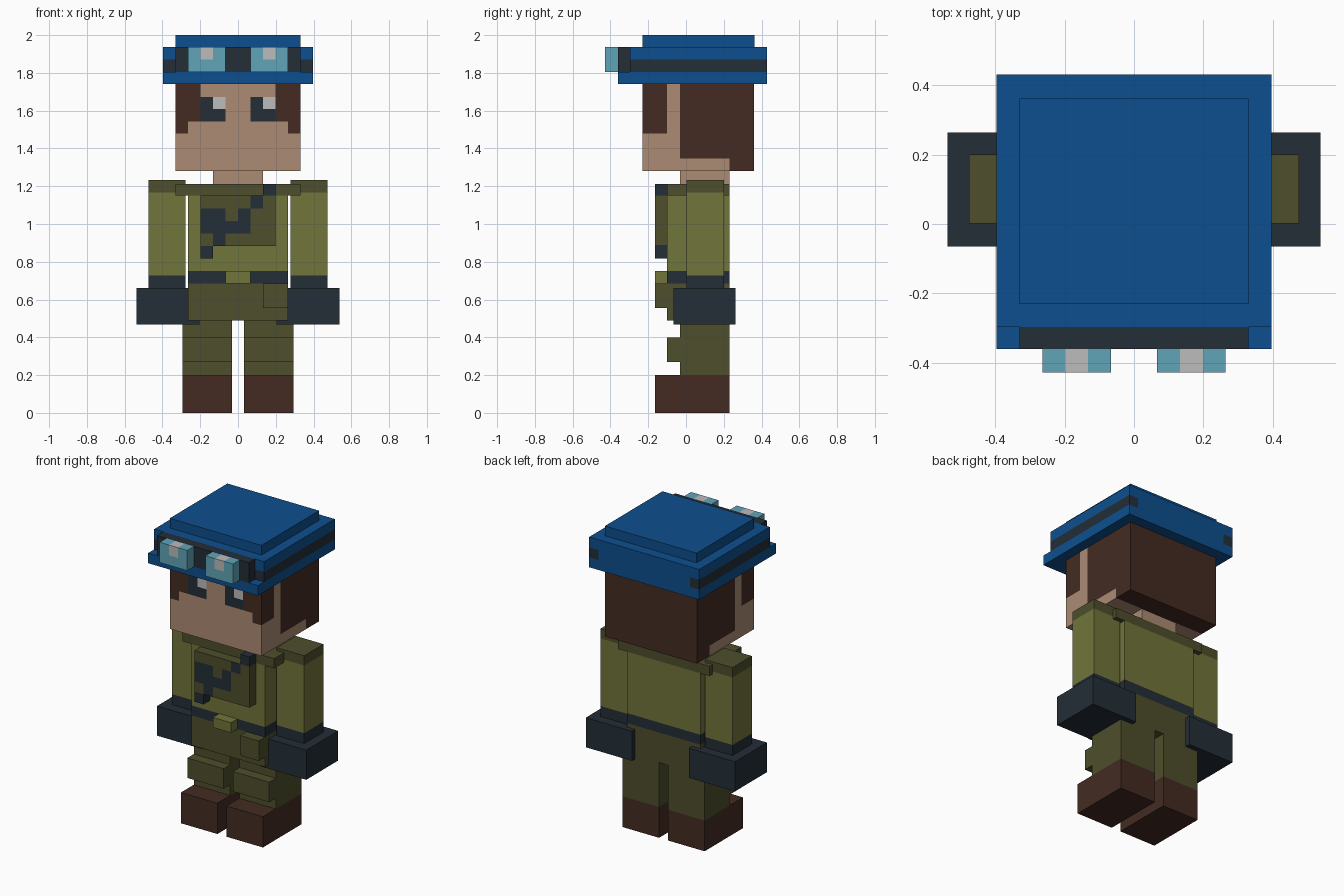
import bpy, bmesh
from mathutils import Vector

if "Cube" in bpy.data.objects:
    bpy.data.objects.remove(bpy.data.objects["Cube"])


def srgb(r, g, b):
    def lin(c):
        c /= 255
        return c / 12.92 if c <= 0.04045 else ((c + 0.055) / 1.055) ** 2.4
    return (lin(r), lin(g), lin(b), 1)


COLORS = {
    "skin": srgb(171, 139, 116), "brown": srgb(67, 43, 34), "navy": srgb(35, 45, 55),
    "blue": srgb(13, 79, 143), "lens_cyan": srgb(96, 165, 185), "pale_grey": srgb(188, 188, 189),
    "light_olive": srgb(113, 117, 58), "dark_olive": srgb(78, 78, 44),
}
MATS = {}
for mat_name, col in COLORS.items():
    MATS[mat_name] = bpy.data.materials.new(mat_name)
    MATS[mat_name].diffuse_color = col


def box(name, x, y, z, color, cuts=((), (), ()), rule=None):
    """Box from ranges; optional cut planes per axis and a rule(centre, normal) -> colour name."""
    bm = bmesh.new()
    bmesh.ops.create_cube(bm, size=1)
    for v in bm.verts:
        v.co = Vector([r[0] + (c + 0.5) * (r[1] - r[0]) for r, c in zip((x, y, z), v.co)])
    for axis, values in enumerate(cuts):
        for value in values:
            no = Vector((0, 0, 0))
            no[axis] = 1
            bmesh.ops.bisect_plane(bm, geom=bm.verts[:] + bm.edges[:] + bm.faces[:],
                                   plane_co=no * value, plane_no=no)
    bm.normal_update()
    used = [color]
    if rule:
        for f in bm.faces:
            c = rule(f.calc_center_median(), f.normal) or color
            if c not in used:
                used.append(c)
            f.material_index = used.index(c)
    me = bpy.data.meshes.new(name)
    bm.to_mesh(me)
    bm.free()
    for c in used:
        me.materials.append(MATS[c])
    ob = bpy.data.objects.new(name, me)
    bpy.context.collection.objects.link(ob)
    return ob


def pair(name, x, *args, **kw):
    """The same box on both sides of the body."""
    box(name + "_right", x, *args, **kw)
    box(name + "_left", (-x[1], -x[0]), *args, **kw)


# Legs, boots and knee pads
pair("boot", (0.033, 0.295), (-0.165, 0.23), (0, 0.2), "brown")
pair("leg", (0.033, 0.295), (-0.033, 0.23), (0.2, 0.49), "dark_olive")
pair("knee_pad", (0.033, 0.295), (-0.1, -0.033), (0.27, 0.4), "dark_olive")

# Hips, belt and torso
body_y = (-0.1, 0.23)
box("hips", (-0.265, 0.265), body_y, (0.49, 0.685), "dark_olive")
box("belt", (-0.265, 0.265), body_y, (0.685, 0.75), "navy")
box("torso", (-0.265, 0.265), body_y, (0.75, 1.15), "light_olive")
box("shoulder_yoke", (-0.33, 0.33), body_y, (1.15, 1.213), "dark_olive")
box("belt_buckle", (-0.066, 0.066), (-0.165, -0.1), (0.685, 0.75), "light_olive")
box("hip_pouch", (0.132, 0.265), (-0.165, -0.1), (0.555, 0.685), "dark_olive")

# Chest panel with a stepped diagonal strap
NAVY_CELLS = {(4, 3), (0, 2), (1, 2), (3, 2), (0, 1), (1, 1), (2, 1), (3, 1), (1, 0)}


def chest_rule(c, n):
    cell = (int((c.x + 0.198) / 0.066), int((c.z - 0.883) / 0.0667))
    return "navy" if n.y < -0.5 and cell in NAVY_CELLS else None


box("chest_panel", (-0.198, 0.198), (-0.165, -0.1), (0.883, 1.15), "dark_olive",
    ([-0.132, -0.066, 0, 0.066, 0.132], (), [0.95, 1.0165, 1.083]), chest_rule)
box("strap_top", (0.132, 0.198), (-0.165, -0.1), (1.15, 1.213), "navy")
box("strap_bottom", (-0.198, -0.132), (-0.165, -0.1), (0.817, 0.883), "navy")

# Arms with dark shoulder caps and cuffs, and gloves
pair("arm", (0.277, 0.475), (0.002, 0.2), (0.66, 1.232), "light_olive",
     cuts=((), (), [0.728, 1.168]),
     rule=lambda c, n: "navy" if c.z < 0.728 else "dark_olive" if c.z > 1.168 else None)
pair("glove", (0.205, 0.537), (-0.065, 0.263), (0.467, 0.66), "navy")

# Neck
box("neck", (-0.132, 0.132), (-0.033, 0.23), (1.213, 1.28), "skin")


# Head: hair and eyes on cut faces
def head_rule(c, n):
    ax = abs(c.x)
    if n.y > 0.5:
        return "brown"
    if n.y < -0.5:
        if (ax > 0.264 and c.z > 1.48) or (ax > 0.198 and c.z > 1.543):
            return "brown"
        if 0.066 < ax < 0.198 and 1.543 < c.z < 1.673:
            glint = c.z > 1.608 and (c.x > 0.132 or -0.132 < c.x < 0)
            return "pale_grey" if glint else "navy"
    elif abs(n.x) > 0.5:
        if c.y > 0.23 or (c.y > -0.033 and c.z > 1.347) or (c.y < -0.1 and c.z > 1.48):
            return "brown"
    elif n.z < -0.5 and c.y > 0.23:
        return "brown"
    return None


xs = [0.066, 0.132, 0.198, 0.264]
box("head", (-0.33, 0.33), (-0.23, 0.36), (1.28, 1.78), "skin",
    ([-v for v in xs] + xs, [-0.1, -0.033, 0.23], [1.347, 1.48, 1.543, 1.608, 1.673]), head_rule)


# Hat with the goggle band on its sides and around the corners
def band_rule(c, n):
    side = abs(n.x) > 0.5 or (abs(n.y) > 0.5 and abs(c.x) > 0.33)
    return "navy" if side and 1.805 < c.z < 1.87 else None


box("hat", (-0.396, 0.396), (-0.296, 0.43), (1.74, 1.937), "blue",
    ([-0.33, 0.33], (), [1.805, 1.87]), band_rule)
box("hat_crown", (-0.33, 0.33), (-0.23, 0.362), (1.937, 2.0), "blue")
box("hat_brim", (-0.396, 0.396), (-0.36, -0.296), (1.74, 1.805), "blue")

# Goggles
box("goggle_frame", (-0.33, 0.33), (-0.36, -0.296), (1.805, 1.937), "navy")
pair("goggle_lens", (0.066, 0.264), (-0.428, -0.36), (1.805, 1.937), "lens_cyan",
     cuts=([-0.198, -0.132, 0.132, 0.198], (), [1.87]),
     rule=lambda c, n: "pale_grey" if 0.132 < abs(c.x) < 0.198 and c.z > 1.87 else None)

for m in bpy.data.materials:
    if m.users and not m.is_grease_pencil:
        m.use_nodes = True
        m.node_tree.nodes["Principled BSDF"].inputs["Base Color"].default_value = m.diffuse_color
